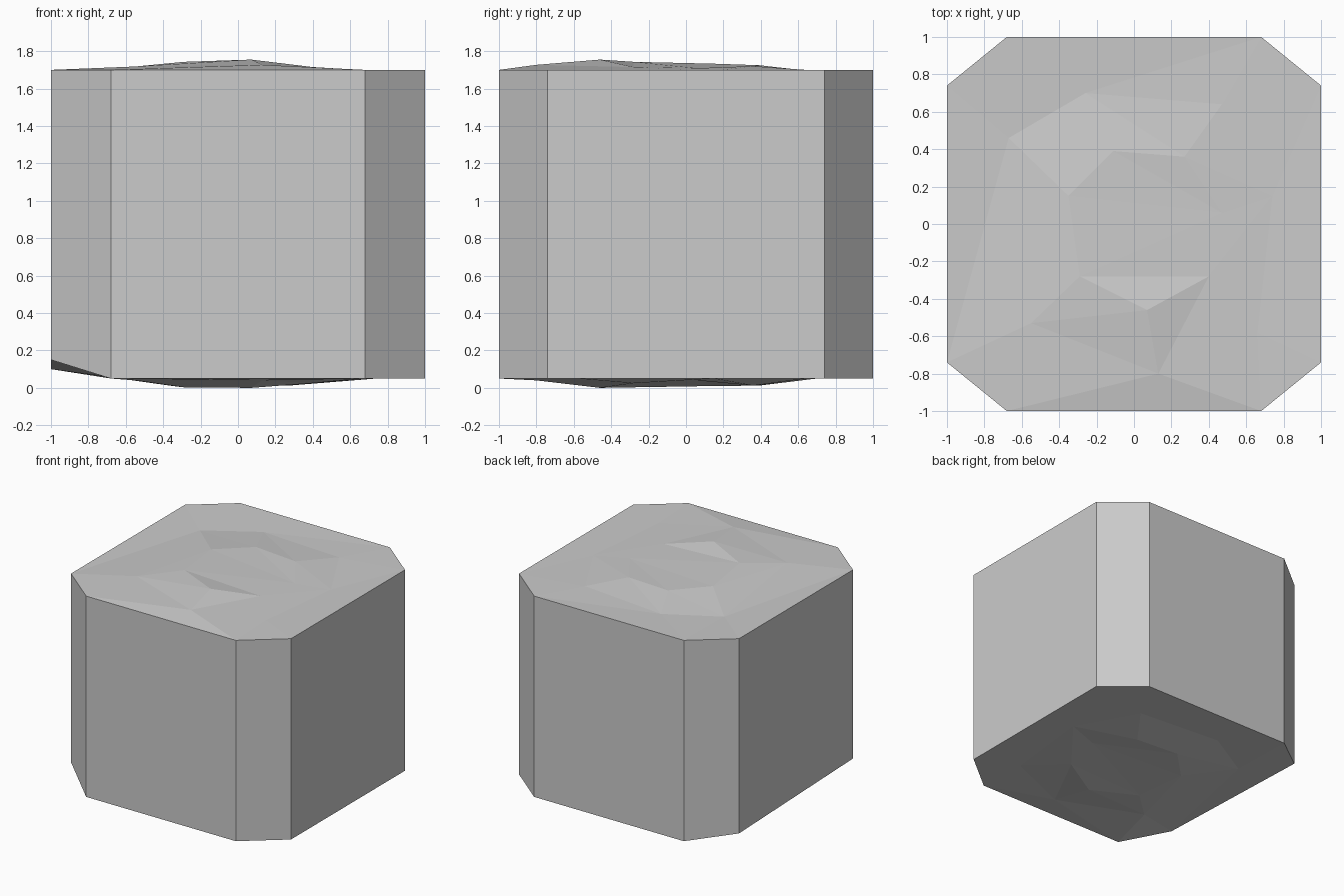
import bpy
import bmesh

# Remove the default object only
default_object = bpy.data.objects.get("Cube")
if default_object is not None:
    bpy.data.objects.remove(default_object, do_unlink=True)

# Single stone material
stone_grey = bpy.data.materials.new("stone_grey")
stone_grey.use_nodes = True
colour = (0.6, 0.6, 0.6, 1.0)
stone_grey.diffuse_color = colour
stone_grey.node_tree.nodes["Principled BSDF"].inputs["Base Color"].default_value = colour

# Plan outlines, counter-clockwise: chamfered rim, middle ring, inner ring
RIM = [(1, 0.74), (0.68, 1), (-0.68, 1), (-1, 0.74),
       (-1, -0.74), (-0.68, -1), (0.68, -1), (1, -0.74)]
MIDDLE = [(0.74, 0.15), (0.47, 0.64), (-0.26, 0.7), (-0.67, 0.46),
          (-0.55, -0.53), (0.13, -0.8), (0.66, -0.58)]
INNER = [(0.47, 0.06), (0.27, 0.36), (-0.11, 0.39), (-0.35, 0.15),
         (-0.29, -0.28), (0.07, -0.46), (0.4, -0.28)]

# Order in which the facets step along the middle ring (M) or the rim (R)
FACET_WALK = "MRMRMRRMRMRMRMR"


def add_ring(bm, outline, heights):
    """Add one closed ring of vertices."""
    return [bm.verts.new((x, y, z)) for (x, y), z in zip(outline, heights)]


def join_rings(bm, outer, inner):
    """Join two rings of equal length with quads."""
    count = len(outer)
    for i in range(count):
        j = (i + 1) % count
        bm.faces.new((outer[i], outer[j], inner[j], inner[i]))


def add_faceted_cap(bm, rim, middle_heights, inner_heights):
    """Close a rim with a shallow irregular faceted mound."""
    middle = add_ring(bm, MIDDLE, middle_heights)
    inner = add_ring(bm, INNER, inner_heights)
    r = m = 0
    for step in FACET_WALK:
        start_rim = rim[r % len(rim)]
        start_middle = middle[m % len(middle)]
        if step == "R":
            r += 1
            corner = rim[r % len(rim)]
        else:
            m += 1
            corner = middle[m % len(middle)]
        bm.faces.new((start_rim, corner, start_middle))
    join_rings(bm, middle, inner)
    bm.faces.new(inner)


bm = bmesh.new()

# Straight sides; two lower corners on one side are chipped upward
lower_heights = [0.05] * len(RIM)
lower_heights[3] = 0.1
lower_heights[4] = 0.15
lower_rim = add_ring(bm, RIM, lower_heights)
upper_rim = add_ring(bm, RIM, [1.7] * len(RIM))
join_rings(bm, lower_rim, upper_rim)

# Uneven top and underside
add_faceted_cap(bm, upper_rim,
                [1.695, 1.7, 1.69, 1.685, 1.718, 1.727, 1.7],
                [1.709, 1.72, 1.725, 1.733, 1.743, 1.755, 1.715])
add_faceted_cap(bm, lower_rim,
                [0.05, 0.05, 0.05, 0.055, 0.04, 0.04, 0.05],
                [0.04, 0.012, 0.012, 0.01, 0.003, 0, 0.025])

bmesh.ops.recalc_face_normals(bm, faces=bm.faces)
warped = [face for face in bm.faces if len(face.verts) > 3 and abs(face.normal.z) > 0.5]
bmesh.ops.triangulate(bm, faces=warped)

# Flat-shaded stone block object
mesh = bpy.data.meshes.new("stone_block")
bm.to_mesh(mesh)
bm.free()
mesh.materials.append(stone_grey)
stone_block = bpy.data.objects.new("stone_block", mesh)
bpy.context.collection.objects.link(stone_block)
